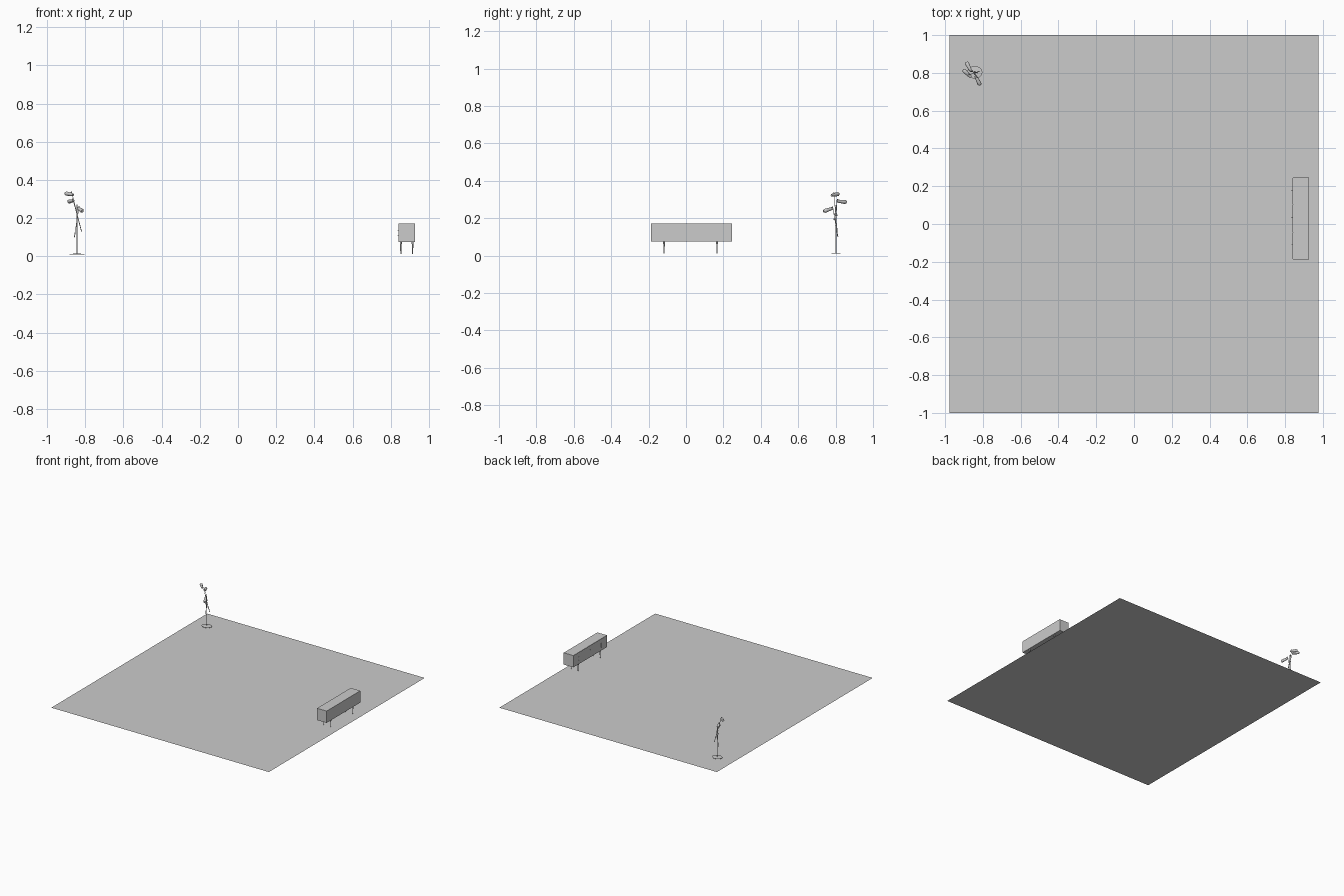
import bpy, bmesh, math
from mathutils import Vector

if "Cube" in bpy.data.objects:
    bpy.data.objects.remove(bpy.data.objects["Cube"])


def finish(name, bm, smooth=False):
    me = bpy.data.meshes.new(name)
    bm.normal_update()
    bm.to_mesh(me)
    bm.free()
    ob = bpy.data.objects.new(name, me)
    bpy.context.collection.objects.link(ob)
    if smooth:
        bpy.ops.object.select_all(action='DESELECT')
        ob.select_set(True)
        bpy.context.view_layer.objects.active = ob
        bpy.ops.object.shade_smooth_by_angle(angle=math.radians(35))
    return ob


def box(name, lo, hi):
    bm = bmesh.new()
    bmesh.ops.create_cube(bm, size=1)
    lo, hi = Vector(lo), Vector(hi)
    for v in bm.verts:
        v.co = Vector(c * s for c, s in zip(v.co, hi - lo)) + (lo + hi) / 2
    return finish(name, bm)


def rod(name, a, b, r1, r2=None, sides=12):
    a, b = Vector(a), Vector(b)
    bm = bmesh.new()
    bmesh.ops.create_cone(bm, cap_ends=True, segments=sides, radius1=r1,
                          radius2=r1 if r2 is None else r2, depth=(b - a).length)
    q = (b - a).to_track_quat('Z', 'Y')
    for v in bm.verts:
        v.co = q @ v.co + (a + b) / 2
    return finish(name, bm, True)


def lathe(name, profile, origin, axis, sides=20):
    # revolve (radius, height) points around an axis
    bm = bmesh.new()
    q = Vector(axis).to_track_quat('Z', 'Y')
    vs = [bm.verts.new((r, 0, h)) for r, h in profile]
    es = [bm.edges.new(p) for p in zip(vs, vs[1:])]
    bmesh.ops.spin(bm, geom=vs + es, cent=(0, 0, 0), axis=(0, 0, 1),
                   angle=math.tau, steps=sides)
    bmesh.ops.remove_doubles(bm, verts=bm.verts, dist=1e-5)
    bmesh.ops.recalc_face_normals(bm, faces=bm.faces)
    for v in bm.verts:
        v.co = q @ v.co + Vector(origin)
    return finish(name, bm, True)


# floor rug: a single flat sheet
bm = bmesh.new()
bm.faces.new([bm.verts.new((x * 0.977, y, 0)) for x, y in
              ((-1, -1), (1, -1), (1, 1), (-1, 1))])
finish("floor", bm)

# sideboard body, doors facing -x, handles
X0, X1, Y0, Y1, Z0, Z1 = 0.841, 0.927, -0.187, 0.245, 0.075, 0.171
box("sideboard_body", (X0, Y0, Z0), (X1, Y1, Z1))
w = (Y1 - Y0) / 3
for i in range(3):
    y = Y0 + i * w
    box(f"door_{i}", (X0 - 0.001, y + 0.001, Z0 + 0.002), (X0 + 0.001, y + w - 0.001, Z1 - 0.002))
    c = y + w / 2 + 0.005
    box(f"handle_{i}", (X0 - 0.006, c - 0.002, 0.104), (X0 - 0.004, c + 0.002, 0.14))
    for z in (0.108, 0.136):
        rod(f"handle_post_{i}", (X0 - 0.005, c, z), (X0, c, z), 0.001, sides=8)

# sideboard legs
for x in (0.853, 0.915):
    for y in (-0.117, 0.166):
        rod("leg", (x, y, 0.012), (x, y, Z0), 0.0025, 0.004)
        rod("leg_bracket", (x, y, Z0 - 0.012), (x, y, Z0), 0.005)

# floor lamp: oval base and pole
LX, LY = -0.843, 0.803
base = lathe("lamp_base", [(0, 0), (0.04, 0), (0.04, 0.002), (0.006, 0.004), (0, 0.004)],
             (0, 0, 0), (0, 0, 1), 32)
base.scale.y = 0.82
base.location = (LX, LY, 0.01)
rod("lamp_pole", (LX, LY, 0.012), (LX, LY, 0.27), 0.0028)

# three swinging arms: shade centre, shade direction, arm top, arm lower end
arms = [
    ((-0.884, 0.797, 0.326), (-0.7, 0.65, 0.12), (-0.872, 0.79, 0.338), (-0.82, 0.808, 0.13)),
    ((-0.875, 0.832, 0.289), (-0.45, 0.9, -0.1), (-0.866, 0.808, 0.302), (-0.828, 0.80, 0.16)),
    ((-0.827, 0.76, 0.245), (0.45, -0.9, -0.3), (-0.833, 0.784, 0.262), (-0.857, 0.812, 0.10)),
]
shade = [(0, -0.029), (0.006, -0.028), (0.008, -0.018), (0.0105, 0.012),
         (0.0105, 0.022), (0.007, 0.028), (0, 0.029)]
for i, (c, d, top, end) in enumerate(arms):
    lathe(f"lamp_shade_{i}", shade, c, d)
    top, end, c = Vector(top), Vector(end), Vector(c)
    rod(f"lamp_arm_{i}", end, top, 0.0014, sides=8)
    rod(f"shade_stem_{i}", top, c, 0.002, sides=8)
    rod(f"arm_grip_{i}", end, end.lerp(top, 0.22), 0.0024, 0.0018, sides=10)
    t = (LX - end.x) / (top.x - end.x)
    p = end.lerp(top, t)
    rod(f"arm_joint_{i}", (p.x, p.y - 0.006, p.z), (p.x, p.y + 0.006, p.z), 0.0045)
